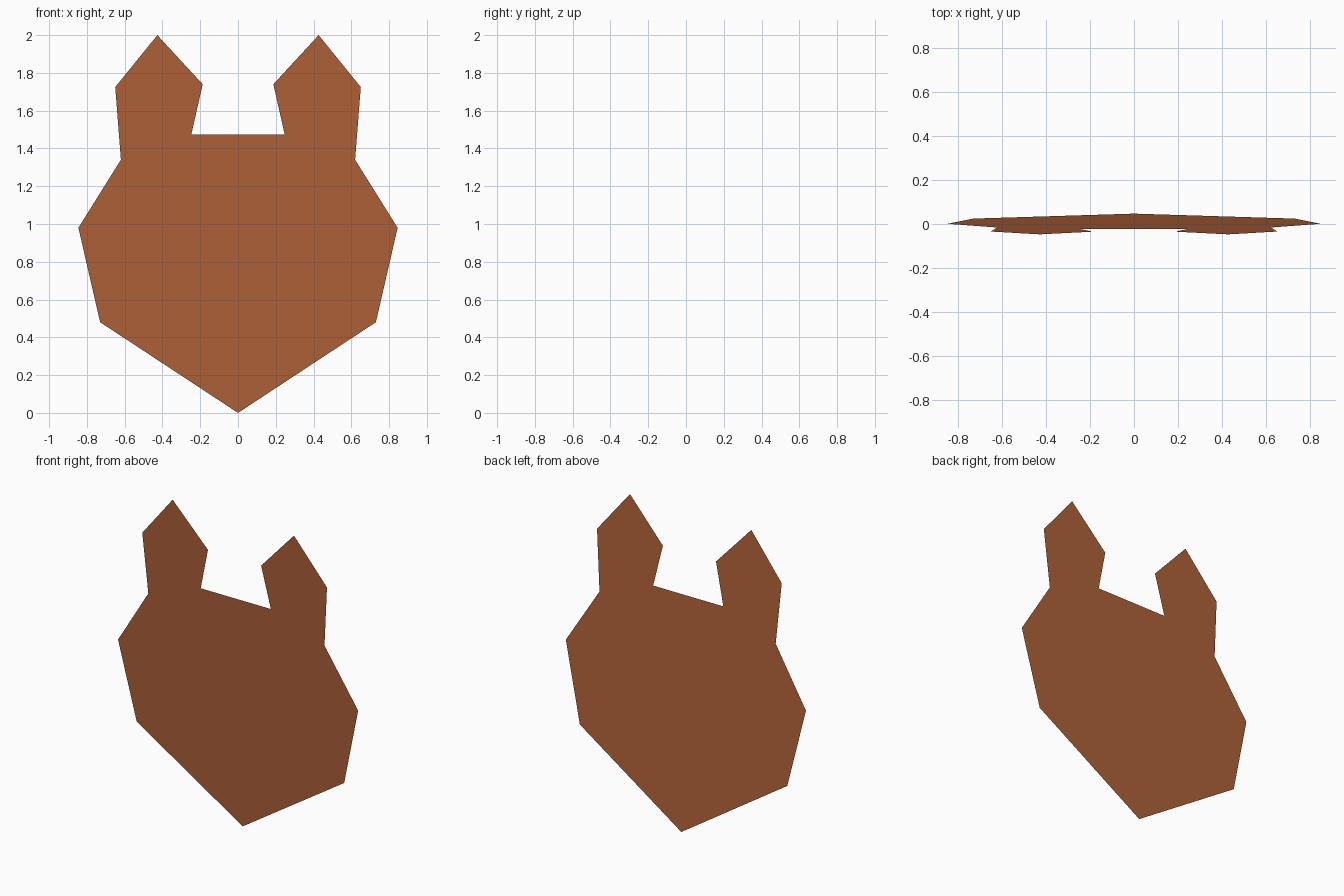
import bpy
import bmesh

if "Cube" in bpy.data.objects:
    bpy.data.objects.remove(bpy.data.objects["Cube"])

# Flat terracotta colour
clay = bpy.data.materials.new("terracotta")
clay.diffuse_color = (0.434, 0.122, 0.041, 1.0)
clay.use_nodes = True
clay.node_tree.nodes["Principled BSDF"].inputs["Base Color"].default_value = clay.diffuse_color

# Half outline (x, z) from chin to the inner base of the ear
HALF = [
    (0.73, 0.48),    # jaw
    (0.845, 0.98),   # cheek
    (0.62, 1.34),    # outer ear base
    (0.65, 1.725),   # outer ear
    (0.427, 2.0),    # ear tip
    (0.187, 1.74),   # inner ear
    (0.247, 1.475),  # inner ear base
]
outline = [(0.0, 0.0)] + HALF + [(-x, z) for x, z in reversed(HALF)]


def lean(z):
    """Depth of the sheet, which tips slightly forward at the top."""
    return 0.047 * (1.0 - z)


# Head silhouette: one thin sheet facing forward
bm = bmesh.new()
bm.faces.new([bm.verts.new((x, lean(z), z)) for x, z in outline])
mesh = bpy.data.meshes.new("head_silhouette")
bm.to_mesh(mesh)
bm.free()
mesh.materials.append(clay)
head = bpy.data.objects.new("head_silhouette", mesh)
bpy.context.collection.objects.link(head)
